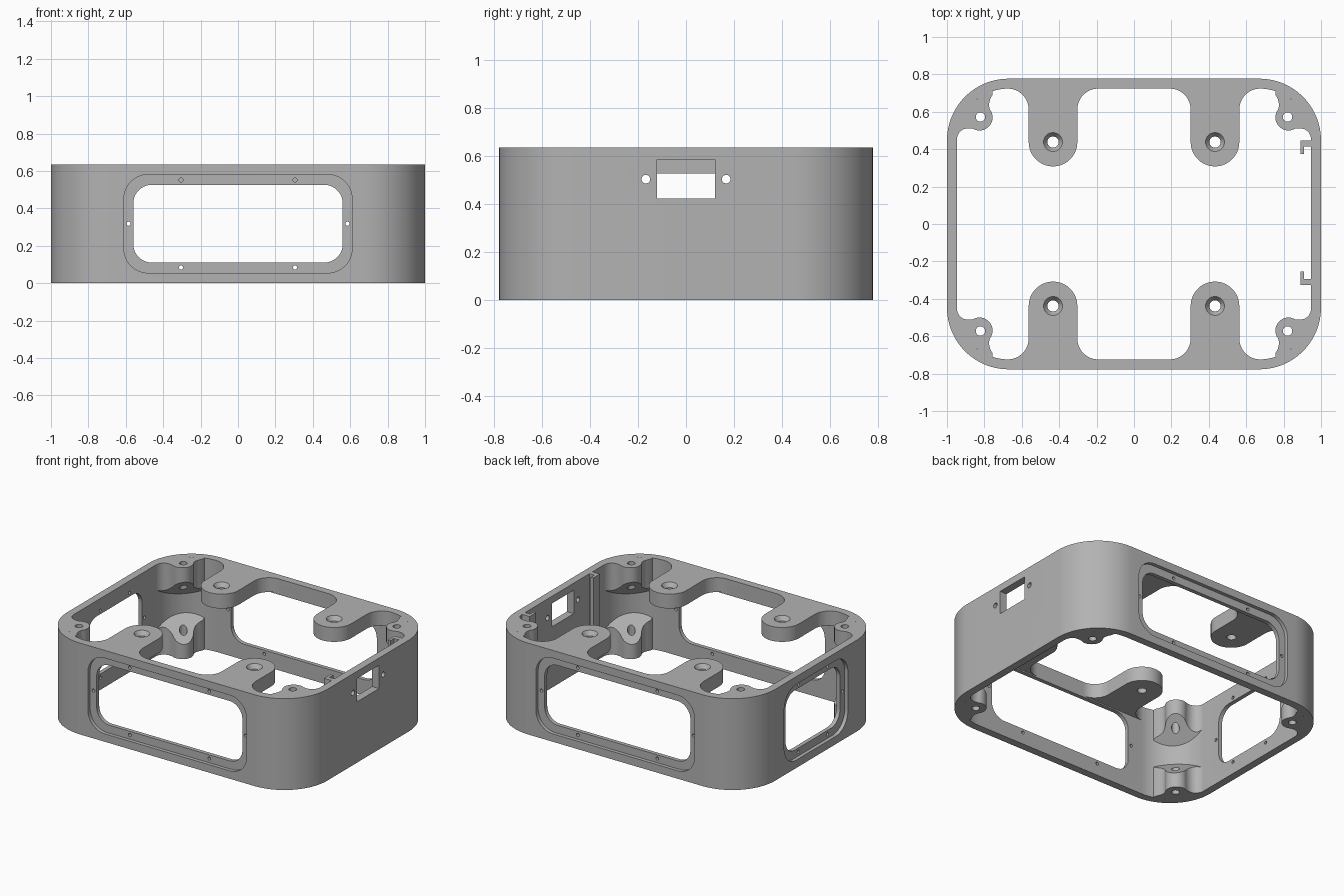
import bpy, bmesh
from math import cos, sin, radians
from mathutils import Matrix

cube = bpy.data.objects.get("Cube")
if cube:
    bpy.data.objects.remove(cube)

grey = bpy.data.materials.new("light_grey")
grey.use_nodes = True
grey.diffuse_color = (0.45, 0.45, 0.45, 1)
grey.node_tree.nodes["Principled BSDF"].inputs["Base Color"].default_value = grey.diffuse_color

HX, HY, H = 1.0, 0.777, 0.635     # half width, half depth, height
WALL, RAD = 0.053, 0.33           # wall thickness, outer corner radius
IX, IY, IR = HX - WALL, HY - WALL, RAD - WALL


def arc(cx, cy, r, a0, a1, n=16):
    return [(cx + r * cos(radians(a0 + (a1 - a0) * i / n)),
             cy + r * sin(radians(a0 + (a1 - a0) * i / n))) for i in range(n + 1)]


def rounded(hx, hy, r, cy=0, n=16):
    pts = []
    for k, (sx, sy) in enumerate([(1, 1), (-1, 1), (-1, -1), (1, -1)]):
        pts += arc(sx * (hx - r), cy + sy * (hy - r), r, 90 * k, 90 * k + 90, n)
    return pts


def prism(name, pts, low, high, matrix=None):
    """Extrude a profile; low and high are heights or functions of x, y."""
    level = lambda z, p: z(*p) if callable(z) else z
    bm = bmesh.new()
    a = [bm.verts.new((*p, level(low, p))) for p in pts]
    b = [bm.verts.new((*p, level(high, p))) for p in pts]
    bm.faces.new(a)
    bm.faces.new(b)
    for i in range(len(pts)):
        j = (i + 1) % len(pts)
        bm.faces.new((a[i], a[j], b[j], b[i]))
    bmesh.ops.recalc_face_normals(bm, faces=bm.faces)
    if matrix:
        bm.transform(matrix)
    return finish_mesh(name, bm)


def cone(name, x, y, r_low, r_high, low, high, matrix=None):
    bm = bmesh.new()
    bmesh.ops.create_cone(bm, cap_ends=True, segments=32, radius1=r_low, radius2=r_high,
                          depth=high - low,
                          matrix=Matrix.Translation((x, y, (low + high) / 2)))
    if matrix:
        bm.transform(matrix)
    return finish_mesh(name, bm)


def finish_mesh(name, bm):
    mesh = bpy.data.meshes.new(name)
    bm.to_mesh(mesh)
    bm.free()
    mesh.materials.append(grey)
    obj = bpy.data.objects.new(name, mesh)
    bpy.context.collection.objects.link(obj)
    return obj


def activate(obj):
    bpy.ops.object.select_all(action='DESELECT')
    obj.select_set(True)
    bpy.context.view_layer.objects.active = obj


def cut(obj, cutters):
    activate(obj)
    for c in cutters:
        c.hide_render = True
        mod = obj.modifiers.new("cut", 'BOOLEAN')
        mod.operation, mod.solver, mod.object = 'DIFFERENCE', 'EXACT', c
        bpy.ops.object.modifier_apply(modifier=mod.name)
        bpy.data.objects.remove(c)


def smooth(obj):
    activate(obj)
    bpy.ops.object.shade_smooth_by_angle(angle=radians(30))


def side(turn):
    """Place a profile (across, up) on an outer wall; extrusion points outward."""
    return Matrix.Rotation(radians(turn), 4, 'Z') @ Matrix.Rotation(radians(90), 4, 'X')


# Hollow wall with rounded corners
shell = prism("wall_shell", rounded(HX, HY, RAD, n=24), 0, H)
cutters = [prism("cavity", rounded(IX, IY, IR, n=24), -0.1, H + 0.1)]

# Large windows with a recessed frame and six screw holes
MID = 0.318
for turn, half, face, screw in [(0, 0.61, HY, 0.305), (180, 0.61, HY, 0.305), (270, 0.35, HX, 0.16)]:
    m = side(turn)
    cutters.append(prism("frame_recess", rounded(half, 0.263, 0.13, MID), face - 0.025, face + 0.1, m))
    cutters.append(prism("opening", rounded(half - 0.05, 0.208, 0.1, MID), face - 0.1, face + 0.1, m))
    spots = [(s * screw, MID + t * 0.234) for s in (-1, 1) for t in (-1, 1)]
    spots += [(s * (half - 0.025), MID) for s in (-1, 1)]
    for u, v in spots:
        cutters.append(cone("screw_hole", u, v, 0.011, 0.011, face - 0.1, face + 0.1, m))

# Small connector port with two screw holes
m = side(90)
port = [(-0.12, 0.423), (0.12, 0.423), (0.12, 0.585), (-0.12, 0.585)]
cutters.append(prism("port", port, HX - 0.1, HX + 0.1, m))
for s in (-1, 1):
    cutters.append(cone("port_hole", s * 0.167, 0.503, 0.018, 0.018, HX - 0.1, HX + 0.1, m))
cut(shell, cutters)
smooth(shell)

# Rounded mounting tabs, filleted into the wall, with countersunk holes
TX, TY, TR, FIL = 0.433, 0.438, 0.13, 0.112
tab = arc(TX + TR + FIL, IY - FIL, FIL, 90, 180) + arc(TX, TY, TR, 0, -180, 32)
tab += arc(TX - TR - FIL, IY - FIL, FIL, 0, 90)

# Corner boss outline: wall arc, then fillets around a round post
PX, PY, PR = 0.826, 0.57, 0.07
boss = arc(IX - IR, IY - IR, IR, 3, 72)
boss += [(0.757, 0.69), (0.769, 0.667), (0.776, 0.64), (0.773, 0.62)]
boss += arc(PX, PY, PR, 145, 300)
boss += [(0.885, 0.512), (0.91, 0.508), (0.931, 0.494), (0.942, 0.475)]


def slope(x, y):
    """Height of a boss, rising at 45 degrees toward the corner."""
    return 0.1 + (abs(x) + abs(y) - 1.295) * 0.707


for sx, xname in ((1, "left"), (-1, "right")):
    for sy, yname in ((1, "back"), (-1, "front")):
        flip = lambda pts: [(sx * x, sy * y) for x, y in pts]
        where = f"{yname}_{xname}"
        t = prism(f"mounting_tab_{where}", flip(tab), H - 0.1, H)
        x, y = sx * TX, sy * TY
        cut(t, [cone("tab_hole", x, y, 0.03, 0.03, 0.4, 0.8),
                cone("countersink", x, y, 0.028, 0.052, H - 0.032, H + 0.002)])
        smooth(t)
        low = prism(f"lower_boss_{where}", flip(boss), 0, slope)
        top = prism(f"upper_boss_{where}", flip(boss), lambda x, y: H - slope(x, y), H)
        for b in (low, top):
            cut(b, [cone("boss_hole", sx * 0.821, sy * 0.572, 0.025, 0.025, -0.1, H + 0.1)])
            smooth(b)

# Hooked guide rails inside the port wall
for name, y, s in (("guide_rail_back", 0.447, -1), ("guide_rail_front", -0.325, 1)):
    hook = [(IX, 0), (0.89, 0), (0.89, 0.072), (0.91, 0.072), (0.91, 0.032), (IX, 0.032)]
    prism(name, [(px, y + s * py) for px, py in hook], 0.06, H)
